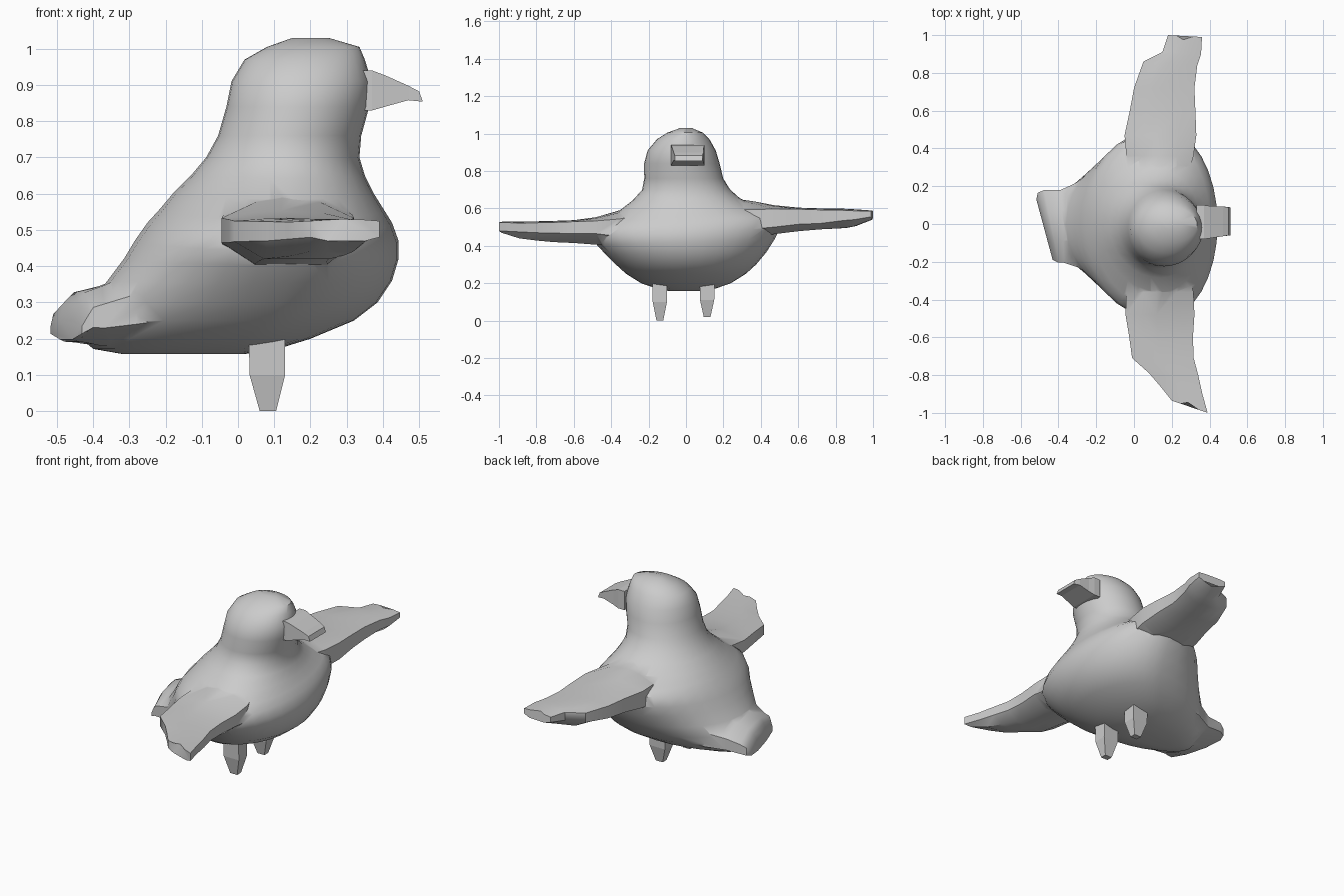
import bpy, bmesh, math

grey = bpy.data.materials.new("plain grey")
grey.diffuse_color = (0.6, 0.6, 0.6, 1)


def loft(name, rings):
    """Skin a list of equal-length point rings and cap both ends."""
    bm = bmesh.new()
    rows = [[bm.verts.new(p) for p in ring] for ring in rings]
    n = len(rows[0])
    for a, b in zip(rows, rows[1:]):
        for i in range(n):
            j = (i + 1) % n
            bm.faces.new((a[i], a[j], b[j], b[i]))
    bm.faces.new(rows[0])
    bm.faces.new(rows[-1])
    bmesh.ops.recalc_face_normals(bm, faces=bm.faces)
    mesh = bpy.data.meshes.new(name)
    bm.to_mesh(mesh)
    bm.free()
    mesh.materials.append(grey)
    ob = bpy.data.objects.new(name, mesh)
    bpy.context.collection.objects.link(ob)
    return ob


def oval(z, rear, front, half, mid, side=0.0, n=32):
    """Egg-shaped ring, widest at x = mid, tilted a little at the shoulders."""
    tilt = 0.07 * max(0, 1 - abs(z - 0.52) / 0.2)
    pts = []
    for k in range(n):
        a = 2 * math.pi * k / n
        c = math.cos(a)
        y = half * math.sin(a)
        reach = front - mid if c > 0 else mid - rear
        pts.append((mid + reach * c, y + side, z + tilt * y))
    return pts


# body and head: z, rear x, front x, half width, x of widest point, sideways shift
body = loft("body", [oval(*r) for r in [
    (0.158, -0.32, 0.02, 0.09, -0.10),
    (0.172, -0.40, 0.11, 0.16, -0.04),
    (0.20, -0.43, 0.20, 0.24, 0.02),
    (0.25, -0.43, 0.32, 0.32, 0.08),
    (0.30, -0.41, 0.385, 0.375, 0.12),
    (0.36, -0.36, 0.425, 0.43, 0.14),
    (0.42, -0.315, 0.443, 0.475, 0.15),
    (0.47, -0.285, 0.443, 0.505, 0.15),
    (0.52, -0.25, 0.425, 0.505, 0.15),
    (0.555, -0.218, 0.403, 0.45, 0.15),
    (0.60, -0.18, 0.375, 0.36, 0.15),
    (0.65, -0.13, 0.35, 0.285, 0.14),
    (0.70, -0.088, 0.335, 0.235, 0.13),
    (0.76, -0.055, 0.34, 0.211, 0.14, -0.012),
    (0.84, -0.032, 0.362, 0.202, 0.16, -0.022),
    (0.91, -0.018, 0.368, 0.182, 0.17, -0.023),
    (0.97, 0.018, 0.35, 0.14, 0.18, -0.015),
    (1.005, 0.08, 0.335, 0.095, 0.19, -0.005),
    (1.03, 0.15, 0.25, 0.03, 0.20),
]])


def wing_ring(y0, y1, x0, x1, top, edge, belly, drop=0.008, notch=0.0):
    """Rear/front y, rear/front x, top z, edge underside z, belly z, edge drop, tip notch."""
    def at(t, z, dy=0.0):
        return (x0 + (x1 - x0) * t, y0 + (y1 - y0) * t + dy, z)
    return [at(0, top - drop), at(0.25, top - drop / 4), at(0.45, top, notch),
            at(0.75, top - drop / 4), at(1, top - drop),
            at(1, edge), at(0.8, belly), at(0.45, belly, notch), at(0.25, belly), at(0, edge)]


left_wing = loft("left_wing", [wing_ring(*r) for r in [
    (0.24, 0.24, 0.02, 0.28, 0.655, 0.45, 0.42, 0.06),
    (0.36, 0.36, -0.04, 0.315, 0.638, 0.49, 0.45, 0.045),
    (0.47, 0.47, -0.05, 0.33, 0.617, 0.50, 0.462, 0.02),
    (0.60, 0.60, -0.022, 0.325, 0.604, 0.515, 0.478),
    (0.72, 0.72, 0.0, 0.32, 0.60, 0.52, 0.488),
    (0.86, 0.84, 0.05, 0.335, 0.598, 0.535, 0.495),
    (0.91, 0.90, 0.15, 0.355, 0.595, 0.54, 0.505),
    (1.00, 0.99, 0.18, 0.36, 0.59, 0.555, 0.54, 0.005, -0.02),
]])
right_wing = loft("right_wing", [wing_ring(*r) for r in [
    (-0.24, -0.24, 0.02, 0.28, 0.625, 0.43, 0.38, 0.06),
    (-0.36, -0.36, -0.04, 0.315, 0.588, 0.45, 0.40, 0.045),
    (-0.48, -0.48, -0.045, 0.32, 0.553, 0.465, 0.406, 0.02),
    (-0.60, -0.60, -0.025, 0.312, 0.537, 0.465, 0.415),
    (-0.71, -0.71, -0.01, 0.316, 0.533, 0.468, 0.42),
    (-0.79, -0.80, 0.08, 0.34, 0.531, 0.47, 0.428),
    (-0.86, -0.90, 0.14, 0.362, 0.53, 0.475, 0.44),
    (-0.935, -1.00, 0.20, 0.39, 0.53, 0.48, 0.47, 0.005, 0.02),
]])


def tail_ring(x, y0, y1, z0, z1, skew):
    """Chamfered box section, sheared towards one side."""
    c = 0.3
    h, w = z1 - z0, y1 - y0
    yz = [(y0 + c * w, z0), (y1 - c * w, z0), (y1, z0 + c * h), (y1, z1 - c * h),
          (y1 - c * w, z1), (y0 + c * w, z1), (y0, z1 - c * h), (y0, z0 + c * h)]
    return [(x - skew * y, y, z) for y, z in yz]


tail = loft("tail", [tail_ring(*r) for r in [
    (-0.14, -0.25, 0.25, 0.20, 0.40, 0),
    (-0.28, -0.235, 0.23, 0.178, 0.385, 0),
    (-0.38, -0.205, 0.18, 0.18, 0.345, 0.05),
    (-0.44, -0.205, 0.18, 0.19, 0.328, 0.2),
    (-0.465, -0.20, 0.165, 0.192, 0.30, 0.27),
    (-0.482, -0.19, 0.13, 0.198, 0.25, 0.27),
]])

# merge wings and tail into the body skin
for part in (left_wing, right_wing, tail):
    mod = body.modifiers.new("join_" + part.name, 'BOOLEAN')
    mod.operation = 'UNION'
    mod.solver = 'EXACT'
    mod.object = part
bpy.context.view_layer.update()
merged = bpy.data.meshes.new_from_object(
    body.evaluated_get(bpy.context.evaluated_depsgraph_get()))
body.modifiers.clear()
body.data = merged
for part in (left_wing, right_wing, tail):
    bpy.data.objects.remove(part)
bpy.context.view_layer.objects.active = body
body.select_set(True)
bpy.ops.object.shade_smooth_by_angle(angle=math.radians(42))
body.select_set(False)

# beak: flat-sided block hooked down at the tip
loft("beak", [[(x + lean, y0, z1), (x + lean, y1, z1), (x, y1, z0), (x, y0, z0)]
              for x, lean, y0, y1, z0, z1 in [
    (0.33, 0.0, -0.08, 0.10, 0.83, 0.94),
    (0.37, 0.0, -0.08, 0.10, 0.83, 0.94),
    (0.405, 0.0, -0.075, 0.095, 0.84, 0.927),
    (0.47, 0.0, -0.065, 0.093, 0.858, 0.898),
    (0.51, -0.01, -0.06, 0.088, 0.854, 0.882),
]])


# legs: flat-sided tapered pegs
def leg(name, y, foot):
    loft(name, [[(x0, y - w, z), (x1, y - w, z), (x1, y + w, z), (x0, y + w, z)]
                for z, x0, x1, w in [(0.20, 0.03, 0.13, 0.04),
                                     (0.10 + foot / 2, 0.032, 0.13, 0.038),
                                     (foot, 0.06, 0.105, 0.018)]])


leg("right_leg", -0.14, 0.0)
leg("left_leg", 0.113, 0.02)
